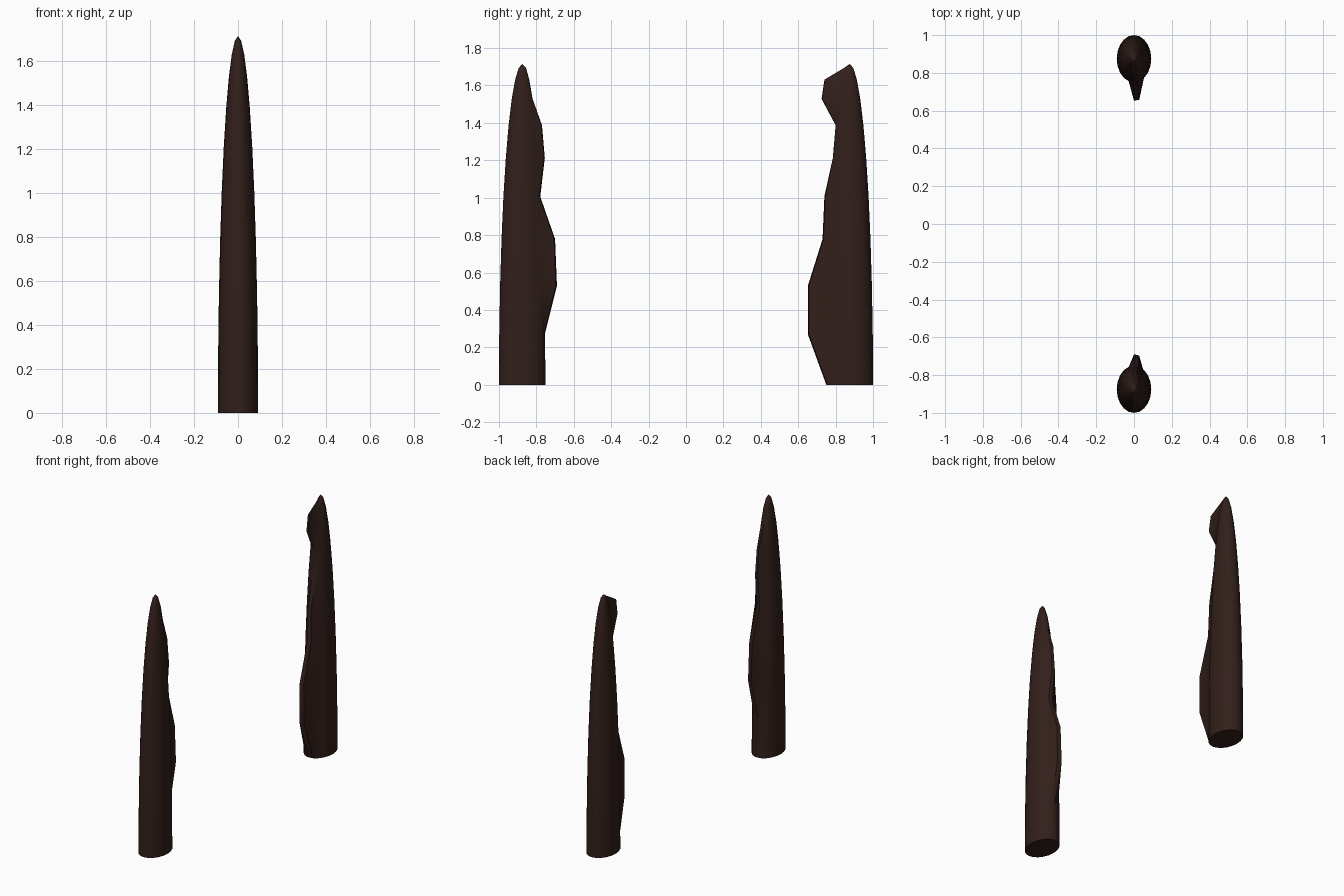
import bpy, bmesh
from math import sin, cos, radians

if "Cube" in bpy.data.objects:
    bpy.data.objects.remove(bpy.data.objects["Cube"])

SIDES, RINGS = 20, 10
RX, RY, HEIGHT = 0.0915, 0.125, 1.715

mat = bpy.data.materials.new("dark_brown")
mat.diffuse_color = (0.032, 0.014, 0.011, 1)
mat.use_nodes = True
mat.node_tree.nodes["Principled BSDF"].inputs["Base Color"].default_value = mat.diffuse_color


def make_horn(name, cy, ridge):
    """Stretched half ellipsoid; ridge gives the inner edge's y at each ring."""
    inward = -1 if cy > 0 else 1
    bm = bmesh.new()
    rings = []
    for i in range(RINGS):
        t = radians(90 * i / RINGS)
        r, z = cos(t), HEIGHT * sin(t)
        push = ridge[i] - (cy + inward * RY * r)
        ring = []
        for k in range(SIDES):
            a = radians(360 * k / SIDES)
            x, y = RX * r * sin(a), cy + inward * RY * r * cos(a)
            # two neighbouring columns are pulled out into the ridge
            ring.append(bm.verts.new((x, y + (push if k < 2 else 0), z)))
        rings.append(ring)
    tip = bm.verts.new((0, cy, HEIGHT))

    # walls, pointed tip and flat base
    for k in range(SIDES):
        n = (k + 1) % SIDES
        for low, high in zip(rings, rings[1:]):
            bm.faces.new((low[k], low[n], high[n], high[k]))
        bm.faces.new((rings[-1][k], rings[-1][n], tip))
    bm.faces.new(rings[0])
    bmesh.ops.recalc_face_normals(bm, faces=bm.faces)

    mesh = bpy.data.meshes.new(name)
    bm.to_mesh(mesh)
    bm.free()
    mesh.materials.append(mat)
    obj = bpy.data.objects.new(name, mesh)
    bpy.context.collection.objects.link(obj)
    bpy.ops.object.select_all(action='DESELECT')
    obj.select_set(True)
    bpy.context.view_layer.objects.active = obj
    bpy.ops.object.shade_smooth_by_angle(angle=radians(40))


# front and back horns with their inner ridge outlines
make_horn("front_horn", -0.875,
          [-0.75, -0.755, -0.69, -0.70, -0.78, -0.755, -0.77, -0.82, -0.838, -0.855])
make_horn("back_horn", 0.875,
          [0.75, 0.652, 0.652, 0.73, 0.74, 0.785, 0.80, 0.725, 0.74, 0.845])
